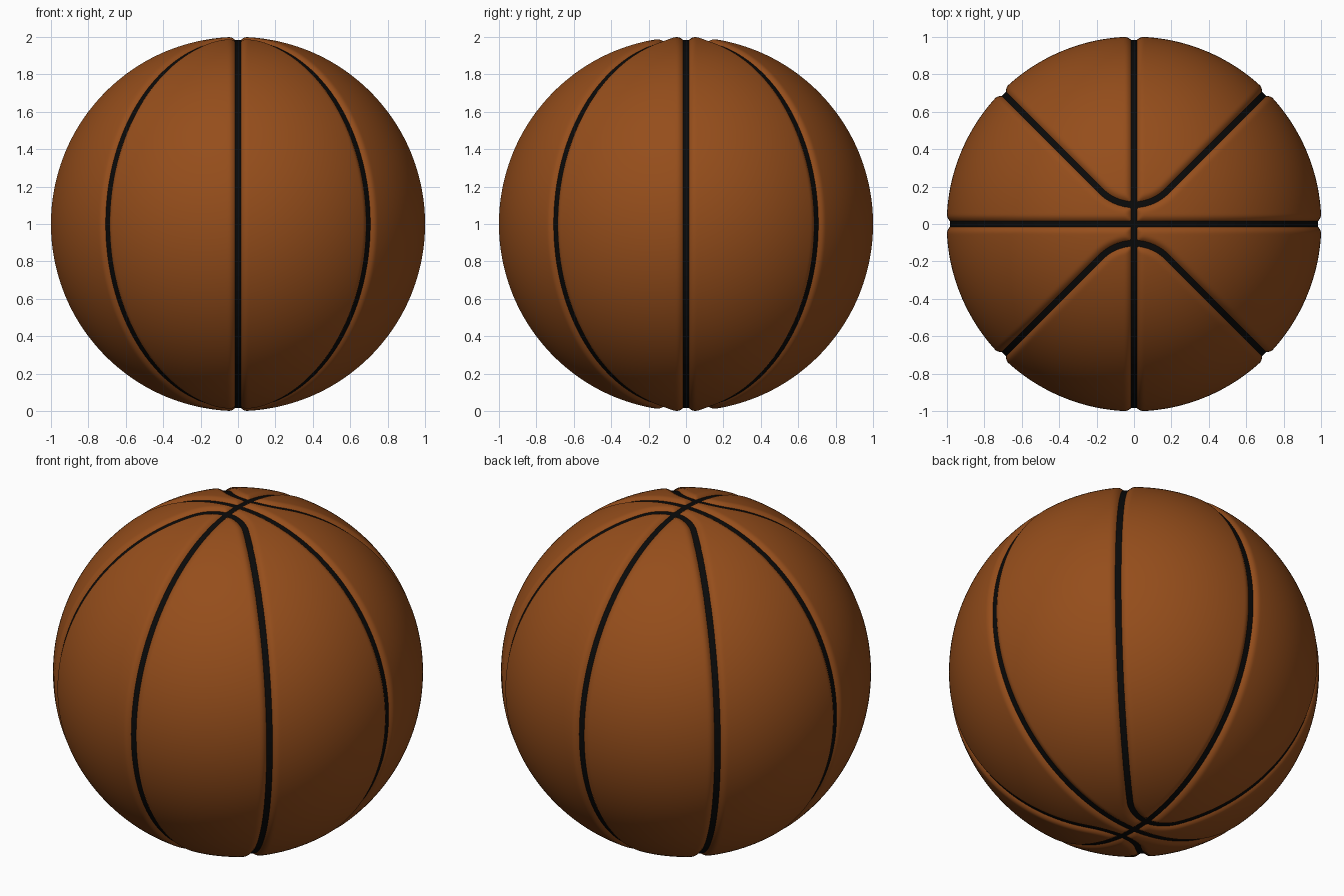
import bpy, bmesh
from math import sin, cos, tan, pi, sqrt, hypot, asin
from mathutils import Vector

if "Cube" in bpy.data.objects:
    bpy.data.objects.remove(bpy.data.objects["Cube"])

APEX = 0.105                      # gap from pole to the rounded seam
R = APEX / (sqrt(2) - 1)          # fillet radius of the diagonal seams
C = R * sqrt(2)                   # fillet centre
LIP, DEPTH, FLOOR = 0.05, 0.037, 0.983
CENTRE = Vector((0, 0, 1))


def material(name, color):
    m = bpy.data.materials.new(name)
    m.diffuse_color = (*color, 1)
    m.use_nodes = True
    m.node_tree.nodes["Principled BSDF"].inputs["Base Color"].default_value = m.diffuse_color
    return m


def finish(bm, name, mat):
    me = bpy.data.meshes.new(name)
    bm.normal_update()
    bm.to_mesh(me)
    bm.free()
    me.materials.append(mat)
    me.shade_smooth()
    ob = bpy.data.objects.new(name, me)
    bpy.context.collection.objects.link(ob)
    return ob


def seam_distance(p):
    x, y = abs(p.x), abs(p.y)
    if x < C - y:
        diag = abs(hypot(x, y - C) - R)
    else:
        diag = abs(x - y) / sqrt(2)
    return min(x, y, diag)


# ball: spherified cube with pressed-in seam channels
def make_ball(mat, n=140):
    bm = bmesh.new()
    a = [tan((i / n - 0.5) * pi / 2) for i in range(n + 1)]
    for axis in range(3):
        for s in (-1, 1):
            grid = []
            for u in a:
                row = []
                for v in a:
                    q = [0, 0, 0]
                    q[axis], q[(axis + 1) % 3], q[(axis + 2) % 3] = s, u, v
                    p = Vector(q).normalized()
                    d = seam_distance(p)
                    r = 1 - DEPTH * max(0, 1 - d / LIP) ** 2
                    row.append(bm.verts.new(p * r + CENTRE))
                grid.append(row)
            for i in range(n):
                for j in range(n):
                    f = [grid[i][j], grid[i+1][j], grid[i+1][j+1], grid[i][j+1]]
                    bm.faces.new(f if s > 0 else f[::-1])
    bmesh.ops.remove_doubles(bm, verts=bm.verts, dist=1e-4)
    return finish(bm, "ball", mat)


# seam: closed ribbon lying in a channel
def make_seam(name, path, mat, n=360, half=0.021):
    pts = [path(2 * pi * i / n) for i in range(n)]
    bm = bmesh.new()
    rows = []
    for i, p in enumerate(pts):
        side = (pts[(i + 1) % n] - pts[i - 1]).cross(p).normalized()
        rows.append([bm.verts.new((p + side * w).normalized() * FLOOR + CENTRE)
                     for w in (-half, 0, half)])
    for i in range(n):
        b, c = rows[i], rows[(i + 1) % n]
        for k in (0, 1):
            bm.faces.new((b[k], b[k + 1], c[k + 1], c[k]))
    bm.normal_update()
    f = next(iter(bm.faces))
    if f.normal.dot(f.calc_center_median() - CENTRE) < 0:
        bmesh.ops.reverse_faces(bm, faces=bm.faces)
    return finish(bm, name, mat)


def curved_path(s):
    def path(t):
        x = sin(t) / sqrt(2)
        y = abs(x) if abs(x) > R / sqrt(2) else C - sqrt(R * R - x * x)
        z = sqrt(max(0, 1 - x * x - y * y))
        return Vector((x, s * y, z if cos(t) >= 0 else -z))
    return path


leather = material("leather", (0.30, 0.075, 0.011))
rubber = material("rubber", (0.003, 0.003, 0.003))
make_ball(leather)
make_seam("side_seam", lambda t: Vector((sin(t), 0, cos(t))), rubber)
make_seam("middle_seam", lambda t: Vector((0, sin(t), cos(t))), rubber)
make_seam("back_curved_seam", curved_path(1), rubber)
make_seam("front_curved_seam", curved_path(-1), rubber)
